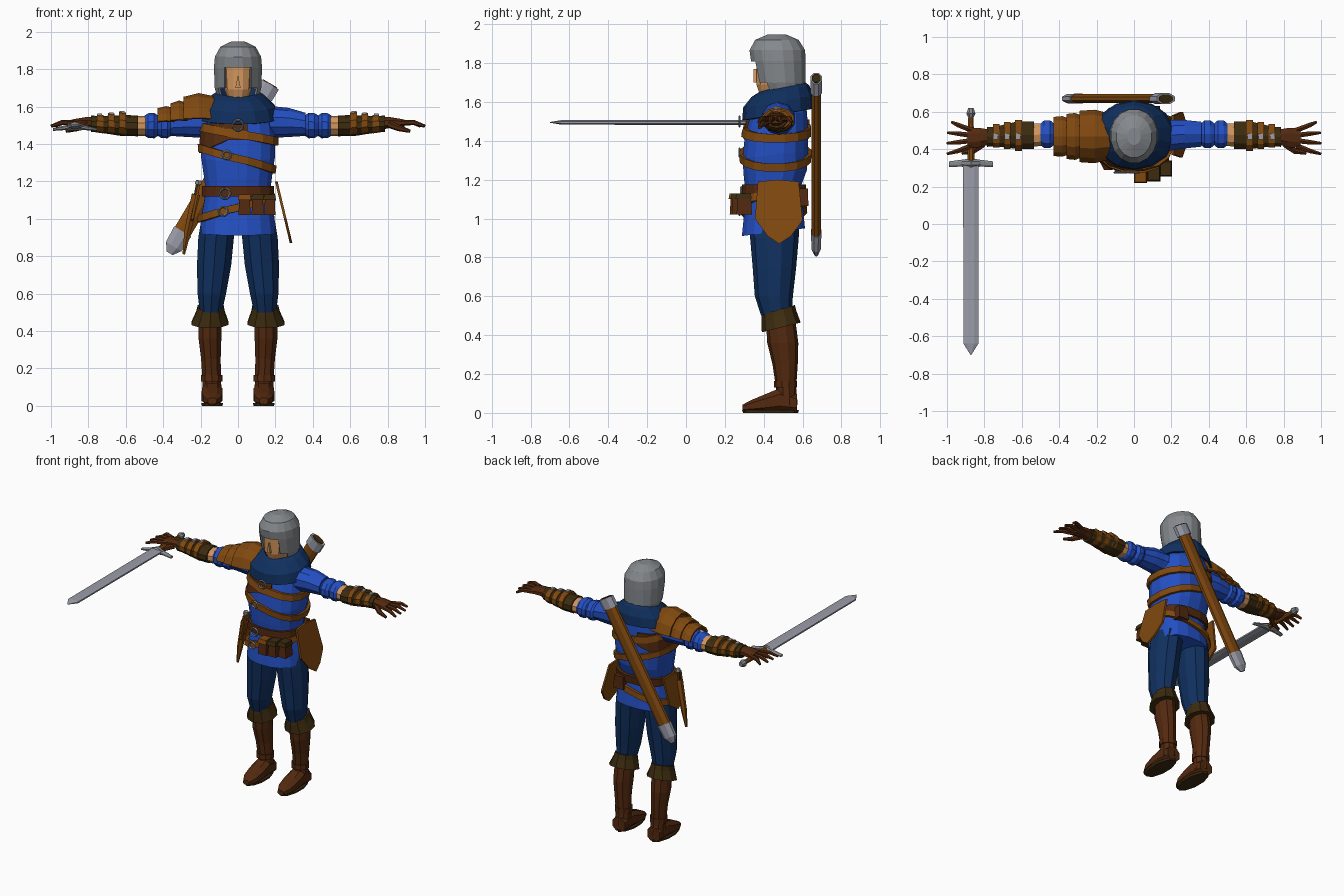
import bpy, bmesh, math
from mathutils import Vector

cube = bpy.data.objects.get("Cube")
if cube:
    bpy.data.objects.remove(cube, do_unlink=True)


def material(name, hex_code):
    srgb = [int(hex_code[i:i + 2], 16) / 255 for i in (0, 2, 4)]
    col = [((c + .055) / 1.055) ** 2.4 if c > .04 else c / 12.92 for c in srgb] + [1]
    m = bpy.data.materials.new(name)
    m.use_nodes = True
    m.diffuse_color = col
    node = next(n for n in m.node_tree.nodes if n.type == 'BSDF_PRINCIPLED')
    node.inputs["Base Color"].default_value = col
    return m


BLUE = material("tunic_blue", "2450C4")
NAVY = material("navy_cloth", "10305F")
BROWN = material("tan_leather", "80480F")
DARK = material("dark_leather", "53290F")
OLIVE = material("olive_leather", "3C2B0F")
SKIN = material("skin", "D2965E")
STEEL = material("steel", "85898D")
BLADE = material("blade_steel", "9A9CA8")


def build(name, verts, faces, mat, mirror=False, drop=None, shell=0):
    """Make an object, and its mirrored twin when asked."""
    for prefix, s in ((("left_", 1), ("right_", -1)) if mirror else (("", 1),)):
        bm = bmesh.new()
        vs = [bm.verts.new((v[0] * s, v[1], v[2])) for v in verts]
        for f in faces:
            bm.faces.new([vs[i] for i in f])
        if drop:
            bad = [f for f in bm.faces if drop(f.calc_center_median())]
            bmesh.ops.delete(bm, geom=bad, context='FACES')
        bmesh.ops.recalc_face_normals(bm, faces=bm.faces)
        mesh = bpy.data.meshes.new(prefix + name)
        bm.to_mesh(mesh)
        bm.free()
        mesh.materials.append(mat)
        ob = bpy.data.objects.new(prefix + name, mesh)
        bpy.context.collection.objects.link(ob)
        if shell:
            mod = ob.modifiers.new("thickness", 'SOLIDIFY')
            mod.thickness, mod.offset = shell, 0


def skin_rings(rings, caps=True):
    n = len(rings[0])
    faces = [(r * n + i, r * n + (i + 1) % n, (r + 1) * n + (i + 1) % n, (r + 1) * n + i)
             for r in range(len(rings) - 1) for i in range(n)]
    if caps:
        faces += [tuple(range(n)), tuple(range((len(rings) - 1) * n, len(rings) * n))]
    return [v for ring in rings for v in ring], faces


def oval(i, n, p=1.0):
    a = (i + .5) * math.tau / n
    return [math.copysign(abs(f) ** p, f) for f in (math.cos(a), math.sin(a))]


def loft(name, axis, rows, mat, sides=10, p=1.0, tilt=0, caps=True, **kw):
    """Rows are (position on axis, centre 1, centre 2, radius 1, radius 2)."""
    rings = []
    for t, c1, c2, r1, r2 in rows:
        ring = []
        for i in range(sides):
            c, s = oval(i, sides, p)
            a, b = c1 + r1 * c, c2 + r2 * s
            ring.append({'x': (t, a, b), 'y': (a, t, b), 'z': (a, b, t + tilt * s)}[axis])
        rings.append(ring)
    build(name, *skin_rings(rings, caps), mat, **kw)


def tube(name, pts, radii, mat, sides=6, wide=1, up=(0, 1, 0), **kw):
    """Prism along a path; wide stretches it across the up direction."""
    pts, rings = [Vector(q) for q in pts], []
    for k, q in enumerate(pts):
        d = (pts[min(k + 1, len(pts) - 1)] - pts[max(k - 1, 0)]).normalized()
        u = d.cross(Vector(up)).normalized()
        v = u.cross(d)
        rings.append([q + radii[k] * (u * wide * c + v * s)
                      for c, s in (oval(i, sides) for i in range(sides))])
    build(name, *skin_rings(rings), mat, **kw)


def plate(name, pts, push, mat, **kw):
    pts = [Vector(q) for q in pts]
    build(name, *skin_rings([pts, [q + Vector(push) for q in pts]]), mat, **kw)


def box(name, c, size, mat, taper=1.0, **kw):
    x, y, z = (h / 2 for h in size)
    rings = [[(c[0] + sx * x * k, c[1] + sy * y * k, c[2] + h)
              for sx, sy in ((1, 1), (-1, 1), (-1, -1), (1, -1))] for h, k in ((-z, 1), (z, taper))]
    build(name, *skin_rings(rings), mat, **kw)


def ring(name, at, r):
    bpy.ops.mesh.primitive_torus_add(location=at, rotation=(math.pi / 2, 0, 0), major_radius=r,
                                     minor_radius=.006, major_segments=10, minor_segments=4)
    bpy.context.object.name = name
    bpy.context.object.data.materials.append(STEEL)


# Tunic body
N = 16
TUNIC = [(.93, 0, .45, .205, .165), (1.03, 0, .45, .195, .155), (1.15, 0, .45, .175, .145),
         (1.23, 0, .46, .185, .165), (1.33, 0, .46, .2, .172), (1.44, 0, .465, .203, .165),
         (1.53, 0, .475, .19, .15), (1.6, 0, .48, .14, .12)]
loft("tunic", 'z', TUNIC, BLUE, N, .85, tilt=.02)


def surface(i, z, out):
    z = min(max(z, TUNIC[0][0]), TUNIC[-1][0])
    for a, b in zip(TUNIC, TUNIC[1:]):
        if a[0] <= z <= b[0]:
            f = (z - a[0]) / (b[0] - a[0])
            _, _, cy, rx, ry = (m + (n - m) * f for m, n in zip(a, b))
            c, s = oval(i, N, .85)
            return ((rx + out) * c, cy + (ry + out) * s, z)


def band(name, low, high, out, mat, first=0, last=N):
    """Leather band hugging the tunic; low and high give its edges from cos(angle)."""
    rings = []
    for i in range(first, last + 1):
        c = oval(i, N)[0]
        rings.append([surface(i, z, o) for z, o in ((low(c), -.01), (low(c), out),
                                                    (high(c), out), (high(c), -.01))])
    build(name, *skin_rings(rings, last - first < N), mat)


band("chest_guard", lambda c: 1.44 - .09 * abs(c), lambda c: 1.51, .011, DARK, 4, 12)
band("upper_strap", lambda c: 1.43 - .04 * c, lambda c: 1.475 - .04 * c, .017, BROWN)
band("lower_strap", lambda c: 1.3 - .06 * c, lambda c: 1.342 - .06 * c, .017, BROWN)
band("waist_belt", lambda c: 1.12, lambda c: 1.175, .017, DARK)
band("hip_belt", lambda c: 1.04 + .06 * c, lambda c: 1.08 + .06 * c, .022, BROWN)
for nm, at, r in (("cowl_ring", (0, .275, 1.5), .028), ("strap_ring", (-.06, .275, 1.34), .022),
                  ("belt_buckle", (-.07, .285, 1.135), .028), ("hip_buckle", (-.08, .275, 1.04), .024)):
    ring(nm, at, r)

# Cowl, head and helmet
loft("cowl", 'z', [(1.535, 0, .475, .215, .18), (1.6, 0, .475, .195, .175), (1.65, 0, .485, .14, .145),
                   (1.675, 0, .49, .105, .115), (1.63, 0, .485, .075, .09)], NAVY, 14, tilt=.03,
     caps=False, shell=.012)
loft("head", 'z', [(1.55, 0, .48, .06, .07), (1.63, 0, .455, .05, .075), (1.69, 0, .455, .075, .095),
                   (1.83, 0, .46, .085, .1)], SKIN, 12, .8)
plate("nose", [(-.014, .365, 1.7), (.014, .365, 1.7), (0, .365, 1.77)], (0, -.018, 0), SKIN)
loft("helmet", 'z', [(1.645, 0, .5, .105, .105), (1.7, 0, .487, .121, .125), (1.81, 0, .475, .125, .137),
                     (1.865, 0, .47, .12, .14), (1.915, 0, .468, .092, .11), (1.942, 0, .468, .035, .045)],
     STEEL, 16, shell=.012, drop=lambda c: c.z < 1.8 and c.y < .45 and abs(c.x) < .08 or c.z < 1.65)

# Arms
loft("sleeve", 'x', [(.1, .475, 1.51, .095, .085), (.2, .475, 1.517, .085, .083), (.27, .48, 1.515, .08, .078),
                     (.36, .48, 1.505, .07, .062)], BLUE, mirror=True)
for k, x in enumerate((.36, .43)):
    loft("rolled_cuff_%d" % k, 'x', [(x, .48, 1.498, .062, .056), (x + .018, .48, 1.498, .078, .068),
                                     (x + .05, .48, 1.498, .078, .066), (x + .07, .48, 1.498, .06, .054)],
         BLUE, mirror=True)
loft("forearm", 'x', [(.45, .48, 1.498, .062, .056), (.56, .475, 1.495, .066, .052),
                      (.77, .465, 1.505, .04, .035)], SKIN, mirror=True)
loft("bracer", 'x', [(.535, .475, 1.497, .078, .056), (.62, .475, 1.498, .078, .056),
                     (.74, .468, 1.505, .055, .044), (.785, .465, 1.508, .055, .044)], OLIVE, mirror=True)
for k, x in enumerate((.6, .66, .72)):
    r = .086 - .01 * k
    loft("bracer_strap_%d" % k, 'x', [(x, .473, 1.505, r, r * .74), (x + .035, .473, 1.51, r, r * .74)],
         BROWN, mirror=True)
    box("bracer_buckle_%d" % k, (x + .018, .468, 1.507 + r * .74), (.024, .03, .012), BLADE, mirror=True)

# Gloved hands
loft("palm", 'x', [(.77, .465, 1.51, .042, .036), (.82, .462, 1.515, .055, .03), (.89, .46, 1.51, .058, .022)],
     DARK, 8, mirror=True)
for k in range(4):
    y, sp = .418 + .028 * k, (k - 1.5) * .018
    tip = .985 + (.014, .015, .012, -.01)[k]
    tube("finger_%d" % k, [(.87, y, 1.512), (.94, y + sp, 1.515), (tip, y + 1.6 * sp, 1.495)],
         [.016, .014, .008], DARK, up=(0, 0, 1), mirror=True)
tube("thumb", [(.81, .425, 1.505), (.86, .39, 1.485), (.92, .378, 1.468)], [.02, .017, .009], DARK,
     up=(0, 0, 1), mirror=True)

# Layered shoulder guard
for k, (x0, x1, ry, top) in enumerate(((-.13, -.29, .14, .165), (-.27, -.36, .122, .125),
                                       (-.34, -.43, .105, .095))):
    loft("shoulder_plate_%d" % k, 'x', [(x0, .468, 1.5, ry * .85, top * .9),
                                        ((x0 + x1) / 2, .468, 1.5, ry, top),
                                        (x1, .468, 1.5, ry * .96, top * .88)],
         BROWN, 14, caps=False, shell=.014, drop=lambda c: c.z < 1.515)

# Trousers and boots
loft("trouser_leg", 'z', [(1.0, .1, .455, .1, .13), (.9, .117, .455, .1, .125), (.75, .128, .455, .096, .112),
                          (.6, .14, .452, .08, .098), (.5, .145, .465, .062, .078)], NAVY, mirror=True)
loft("boot_cuff", 'z', [(.53, .146, .475, .073, .085), (.5, .147, .478, .08, .09), (.44, .15, .49, .105, .1)],
     OLIVE, tilt=.025, mirror=True)
loft("boot_shaft", 'z', [(.5, .147, .485, .065, .075), (.36, .15, .498, .064, .08), (.25, .145, .51, .055, .065),
                         (.13, .14, .515, .052, .052), (.04, .138, .515, .056, .06)], DARK, mirror=True)
loft("ankle_strap", 'z', [(.13, .14, .512, .06, .06), (.165, .14, .512, .06, .06)], DARK, mirror=True)
loft("boot_foot", 'y', [(.29, .138, .025, .025, .018), (.34, .138, .036, .052, .034), (.41, .138, .05, .06, .05),
                        (.48, .138, .065, .058, .065), (.57, .138, .05, .052, .05)], DARK, 8, .8, mirror=True)
loft("boot_sole", 'z', [(0, .138, .435, .058, .142), (.014, .138, .435, .061, .146)], OLIVE, mirror=True)

# Hip flap, pouches and dagger
flap = [(.37, 1.19), (.47, 1.2), (.58, 1.19), (.6, .99), (.54, .91), (.48, .87), (.42, .91), (.355, 1.0)]
plate("hip_flap", [(.2 + .24 * (1.19 - z), y, z) for y, z in flap], (.014, 0, 0), BROWN)
plate("side_guard", [(-.2 - .2 * (1.19 - z), y, z) for y, z in
                     ((.36, 1.18), (.56, 1.19), (.54, 1.0), (.46, .95), (.37, 1.0))], (-.014, 0, 0), BROWN)
for k, (x, y, w) in enumerate(((.035, .265, .065), (.105, .275, .065), (.17, .3, .06))):
    box("pouch_%d" % k, (x, y, 1.07), (w, .08, .1), DARK, .85)
    box("pouch_lid_%d" % k, (x, y - .004, 1.115), (w + .006, .085, .03), OLIVE if k else BROWN, .85)
box("back_pouch", (.1, .6, 1.11), (.08, .06, .09), DARK, .9)
tube("dagger_sheath", [(-.225, .4, 1.13), (-.27, .41, .93), (-.29, .41, .81)], [.026, .02, .008], BROWN)
tube("dagger_grip", [(-.225, .4, 1.12), (-.213, .395, 1.19)], [.014, .013], OLIVE)
tube("dagger_pommel", [(-.213, .395, 1.185), (-.21, .394, 1.205)], [.02, .016], STEEL)

# Scabbard across the back
low, high = Vector((-.365, .67, .815)), Vector((.17, .67, 1.72))
along = lambda f: low.lerp(high, f)
tube("scabbard", [along(.1), along(.95)], [.026, .026], BROWN, 8, 2, )
tube("scabbard_tip", [along(0), along(.04), along(.13)], [.01, .026, .029], BLADE, 8, 2)
tube("scabbard_collar", [along(.93), along(1)], [.032, .032], BLADE, 8, 1.9)
tube("scabbard_mouth", [along(.99), along(1.004)], [.024, .024], OLIVE, 8, 1.9)

# Sword held in the right hand
X, Z = -.872, 1.495
loft("sword_blade", 'y', [(.32, X, Z, .045, .014), (-.64, X, Z, .043, .013), (-.7, X, Z, .002, .002)], BLADE, 8)
loft("sword_guard", 'x', [(X - .118, .32, Z - .018, .016, .008), (X - .05, .325, Z - .008, .02, .014),
                          (X, .325, Z, .028, .026), (X + .05, .325, Z - .008, .02, .014),
                          (X + .118, .32, Z - .018, .016, .008)], STEEL, 8)
loft("sword_grip", 'y', [(.34, X, Z, .02, .02), (.46, X, Z, .018, .018), (.58, X, Z, .015, .015)], BROWN, 8)
loft("sword_pommel", 'y', [(.57, X, Z, .016, .016), (.59, X, Z, .026, .026), (.62, X, Z, .016, .016)], STEEL, 8)
